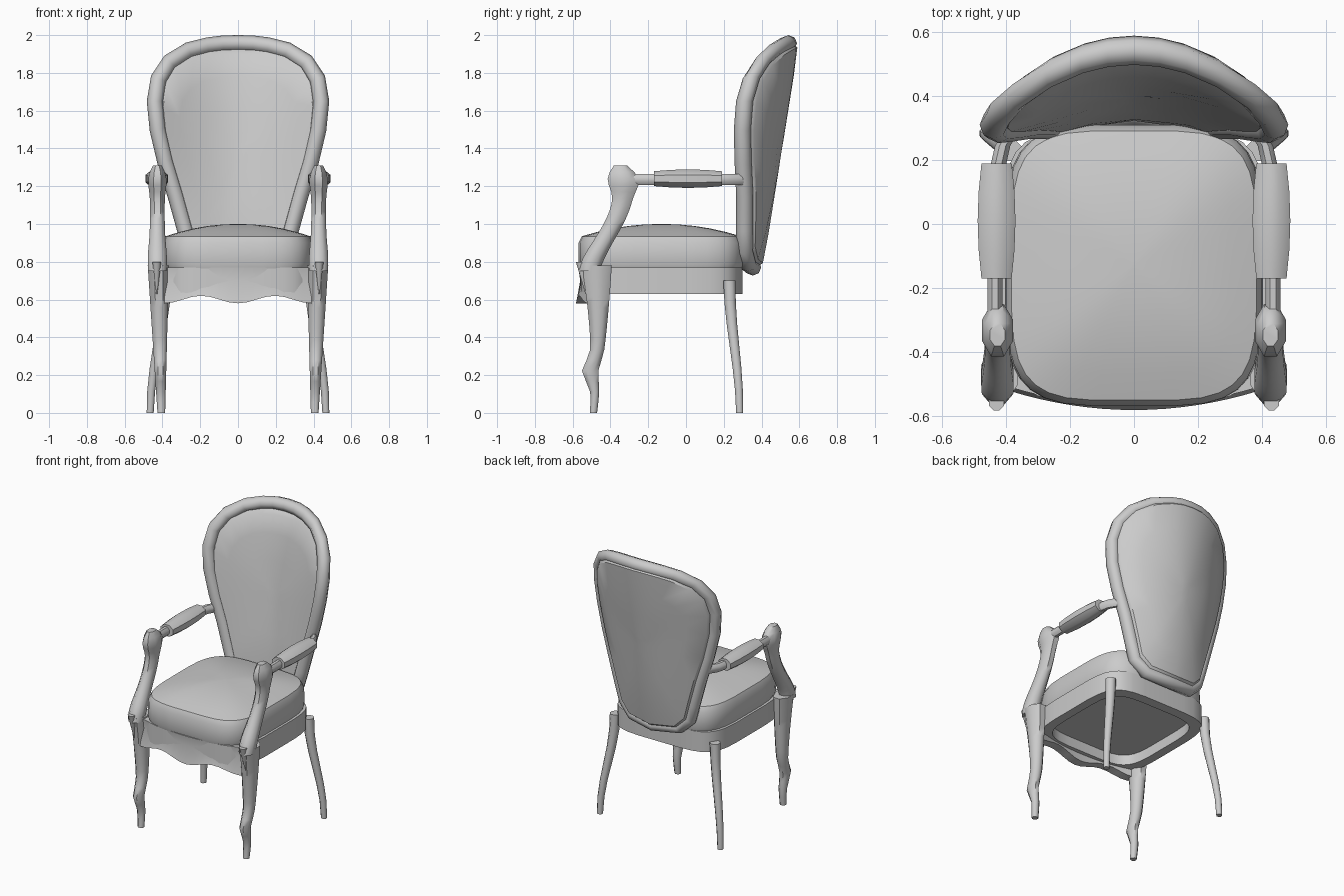
import bpy, bmesh
from math import cos, sin, pi, exp, radians, copysign
from mathutils import Vector

cube = bpy.data.objects.get("Cube")
if cube:
    bpy.data.objects.remove(cube)

shade = (0.6, 0.6, 0.6, 1)
grey = bpy.data.materials.new("plain_grey")
grey.use_nodes = True
grey.diffuse_color = shade
grey.node_tree.nodes["Principled BSDF"].inputs["Base Color"].default_value = shade


def loft(name, rings, closed=False, angle=35):
    """Skin a row of equal rings; cap the ends unless the row closes on itself."""
    bm = bmesh.new()
    rows = [[bm.verts.new(point) for point in ring] for ring in rings]
    pairs = list(zip(rows, rows[1:]))
    if closed:
        pairs.append((rows[-1], rows[0]))
    else:
        bm.faces.new(rows[0])
        bm.faces.new(rows[-1])
    for lower, upper in pairs:
        for i in range(len(lower)):
            bm.faces.new((lower[i - 1], lower[i], upper[i], upper[i - 1]))
    bmesh.ops.recalc_face_normals(bm, faces=bm.faces)
    mesh = bpy.data.meshes.new(name)
    bm.to_mesh(mesh)
    bm.free()
    mesh.materials.append(grey)
    obj = bpy.data.objects.new(name, mesh)
    bpy.context.collection.objects.link(obj)
    bpy.ops.object.select_all(action="DESELECT")
    obj.select_set(True)
    bpy.context.view_layer.objects.active = obj
    bpy.ops.object.shade_smooth_by_angle(angle=radians(angle))


def turn(sides, shift=0):
    """Angles evenly spaced around a full circle."""
    return [2 * pi * (k + shift) / sides for k in range(sides)]


def steps(count):
    """Even parameters from zero to one."""
    return [k / count for k in range(count + 1)]


def bump(t, centre, width):
    return exp(-((t - centre) / width) ** 2)


def limb_pair(name, rule, count, along="z"):
    """Left and right limbs; the rule gives a centre and two radii for each step."""
    for side, sign in (("left", 1), ("right", -1)):
        rings = []
        for t in steps(count):
            x, y, z, wide, deep = rule(t)
            centre = Vector((sign * x, y, z))
            ring = []
            for a in turn(8, 0.5):
                u, v = wide * cos(a), deep * sin(a)
                offset = (u, v, 0) if along == "z" else (u, 0, v)
                ring.append(centre + Vector(offset))
            rings.append(ring)
        loft(f"{side}_{name}", rings, angle=50)


def rounded_plan(half_width, half_depth, power, z):
    """Horizontal rounded rectangle around the middle of the seat."""
    def soft(value):
        return copysign(abs(value) ** power, value)
    return [(half_width * soft(cos(a)), half_depth * soft(sin(a)) - 0.13, z)
            for a in turn(32, 0.5)]


def on_back(x, z, push=0):
    """Point on the curved, leaning backrest surface."""
    return Vector((x, 0.23 + 0.16 * z - 0.95 * x * x + push, z))


# Balloon outline of the backrest, as x and z, mirrored from one half
half = [(0, 1.957), (0.08, 1.955), (0.16, 1.945), (0.26, 1.92), (0.36, 1.86), (0.42, 1.77),
        (0.44, 1.65), (0.425, 1.5), (0.385, 1.33), (0.33, 1.15), (0.28, 0.97), (0.25, 0.86),
        (0.18, 0.79), (0, 0.77)]
balloon = half + [(-x, z) for x, z in reversed(half[1:-1])]

# Backrest frame: a tube swept around the outline
frame = []
for i, (x, z) in enumerate(balloon):
    before, after = balloon[i - 1], balloon[(i + 1) % len(balloon)]
    along = Vector((after[0] - before[0], after[1] - before[1])).normalized()
    ring = []
    for a in turn(8):
        out = 0.043 * cos(a)
        ring.append(on_back(x, z, 0.045 * sin(a)) + Vector((-along.y * out, 0, along.x * out)))
    frame.append(ring)
loft("backrest_frame", frame, closed=True, angle=50)

# Backrest padding: soft front, square-edged back
padding = []
for size, push in ((0.1, -0.06), (0.4, -0.06), (0.7, -0.055), (0.9, -0.04), (0.98, 0),
                   (0.99, 0.03), (0.96, 0.05), (0.7, 0.055), (0.4, 0.055), (0.1, 0.055)):
    padding.append([on_back(x * size, 1.37 + (z - 1.37) * size, push) for x, z in balloon])
loft("backrest_padding", padding)

# Seat cushion with straight sides, a rolled edge and a shallow crown
cushion = [rounded_plan(0.39, 0.43, 0.48, 0.755), rounded_plan(0.405, 0.44, 0.48, 0.79),
           rounded_plan(0.4, 0.44, 0.48, 0.9)]
for t in steps(5):
    size = 0.96 - 0.94 * t
    cushion.append(rounded_plan(0.4 * size, 0.44 * size, 0.48, 0.935 + 0.065 * t * (2 - t)))
loft("seat_cushion", cushion)

# Seat rails as one rounded band, closed by a recessed board
outer = [rounded_plan(0.412, 0.43, 0.42, z) for z in (0.63, 0.77)]
inner = [rounded_plan(0.35, 0.36, 0.42, z) for z in (0.77, 0.63)]
loft("seat_rails", outer + inner, closed=True)
loft("seat_base_board", [rounded_plan(0.38, 0.38, 0.42, z) for z in (0.7, 0.74)])

# Bowed front apron with a scalloped lower edge
apron = []
for t in steps(16):
    u = 2 * t - 1
    x, y, low = 0.39 * u, 0.06 * u * u - 0.57, 0.6 - 0.02 * cos(2 * pi * u)
    apron.append([(x, y - 0.012, low), (x, y + 0.01, 0.7), (x, y, 0.77),
                  (x, y + 0.06, 0.77), (x, y + 0.05, low)])
loft("front_apron", apron)


# Cabriole front legs with a swelling at the ankle
def front_leg(t):
    z = 0.78 * t
    ankle = bump(z, 0.22, 0.07)
    return (0.406 + 0.02 * z, 0.1 * z * (1 - z) - 0.49 - 0.035 * ankle, z,
            0.022 + 0.05 * z, 0.021 + 0.095 * z ** 1.5 + 0.016 * ankle)


# Pointed drops on the knees of the front legs
def knee_drop(t):
    radius = 0.025 - 0.022 * t
    return 0.43, 0.03 * t - 0.56, 0.8 - 0.17 * t, radius, radius


# Splayed rear legs
def rear_leg(t):
    sway, radius = cos(pi * t), 0.02 + 0.015 * t
    return 0.425 + 0.04 * sway, 0.257 + 0.027 * sway, 0.7 * t, radius, radius


# Swept arm posts, flared at the foot and ending in a rounded scroll
def arm_post(t):
    scroll = bump(t, 0.87, 0.12)
    foot = bump(t, 0.1, 0.2)
    closing = 1 - 0.45 * t ** 16
    return (0.427, -0.42 - 0.09 * cos(1.2 * pi * t ** 0.8), 0.75 + 0.56 * t,
            (0.042 + 0.013 * scroll + 0.013 * foot) * closing,
            (0.056 + 0.038 * scroll + 0.006 * foot) * closing)


# Arm rods curving inward to meet the frame
def arm_rod(t):
    return 0.435 - 0.07 * t ** 8, 0.6 * t - 0.28, 1.235, 0.026, 0.032


# Padded armrests, fullest in the middle
def armrest_pad(t):
    u = 2 * t - 1
    full = 1 - 0.2 * u * u
    return 0.43, 0.01 + 0.18 * u, 1.24, 0.064 * full, 0.053 * full


limb_pair("front_leg", front_leg, 14)
limb_pair("knee_drop", knee_drop, 3)
limb_pair("rear_leg", rear_leg, 6)
limb_pair("arm_post", arm_post, 16)
limb_pair("arm_rod", arm_rod, 8, along="y")
limb_pair("armrest_pad", armrest_pad, 4, along="y")
